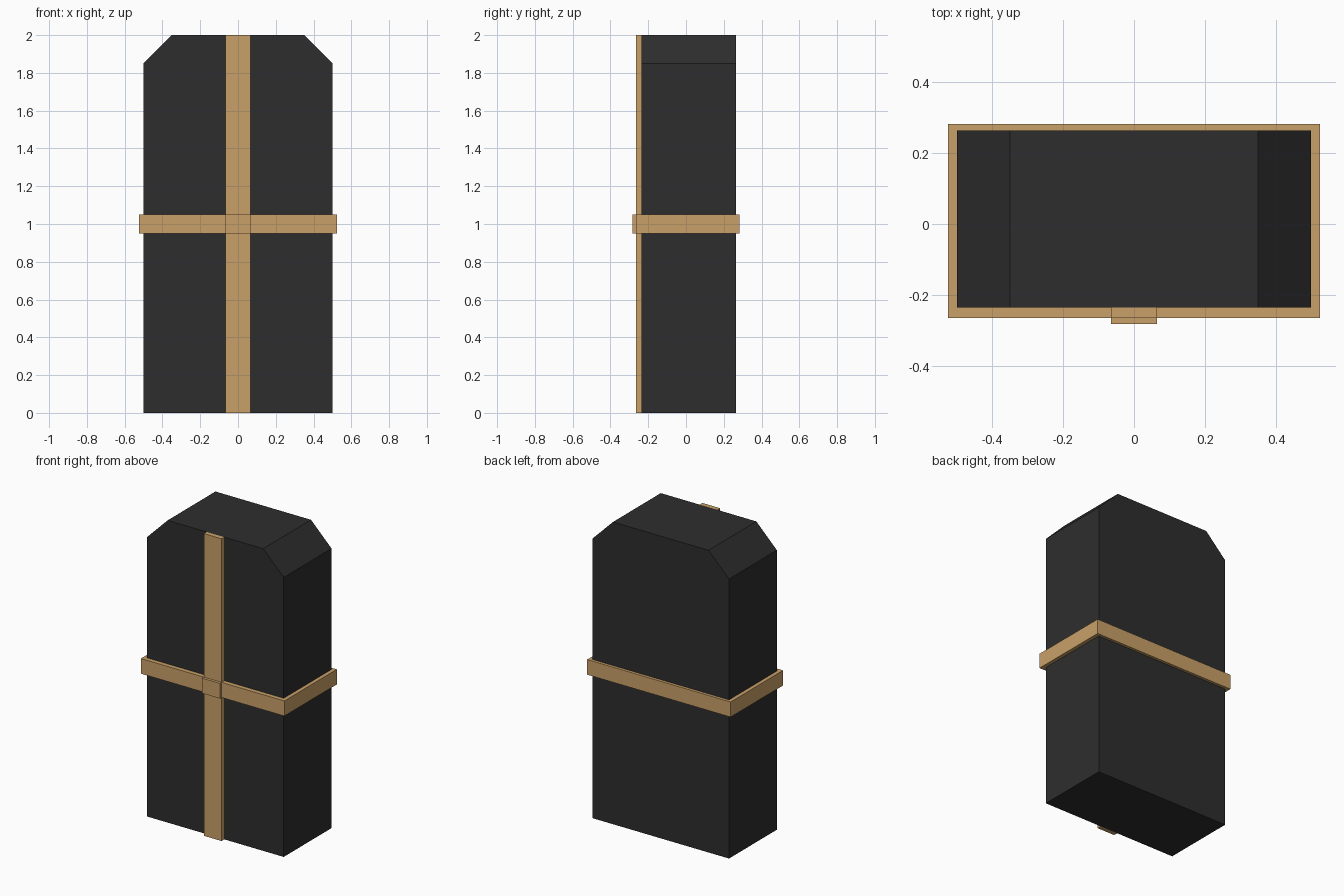
import bpy, bmesh
from mathutils import Vector

if "Cube" in bpy.data.objects:
    bpy.data.objects.remove(bpy.data.objects["Cube"])


def material(name, rgb):
    m = bpy.data.materials.new(name)
    m.diffuse_color = (*rgb, 1)
    m.use_nodes = True
    m.node_tree.nodes["Principled BSDF"].inputs["Base Color"].default_value = m.diffuse_color
    return m


BLACK = material("charcoal black", (0.027, 0.027, 0.027))
TAN = material("tan strap", (0.584, 0.352, 0.138))


def prism(name, outline, offset, mat):
    """Extrude a closed outline along the offset vector."""
    bm = bmesh.new()
    face = bm.faces.new([bm.verts.new(p) for p in outline])
    ext = bmesh.ops.extrude_face_region(bm, geom=[face])
    verts = [g for g in ext["geom"] if isinstance(g, bmesh.types.BMVert)]
    bmesh.ops.translate(bm, verts=verts, vec=Vector(offset))
    bmesh.ops.recalc_face_normals(bm, faces=bm.faces)
    mesh = bpy.data.meshes.new(name)
    bm.to_mesh(mesh)
    bm.free()
    mesh.materials.append(mat)
    obj = bpy.data.objects.new(name, mesh)
    bpy.context.collection.objects.link(obj)
    return obj


def box(name, x0, x1, y0, y1, z0, z1, mat):
    outline = [(x0, y0, z0), (x1, y0, z0), (x1, y1, z0), (x0, y1, z0)]
    return prism(name, outline, (0, 0, z1 - z0), mat)


FRONT, BACK = -0.236, 0.264      # body faces
STRAP_F, STRAP_B = -0.265, 0.283  # strap outer faces

# Slab body with clipped top corners
half = [(0.5, 0), (0.5, 1.85), (0.35, 2.0)]
profile = half + [(-x, z) for x, z in reversed(half)]
prism("body", [(x, FRONT, z) for x, z in profile], (0, BACK - FRONT, 0), BLACK)

# Vertical strap down the front
box("vertical_strap", -0.065, 0.065, STRAP_F, FRONT, 0, 2, TAN)

# Horizontal strap around the body, raised where it crosses the vertical one
side = [(0.065, -0.283), (0.065, STRAP_F), (0.525, STRAP_F), (0.525, STRAP_B)]
loop = side + [(-x, y) for x, y in reversed(side)]
prism("horizontal_strap", [(x, y, 0.95) for x, y in loop], (0, 0, 0.1), TAN)
